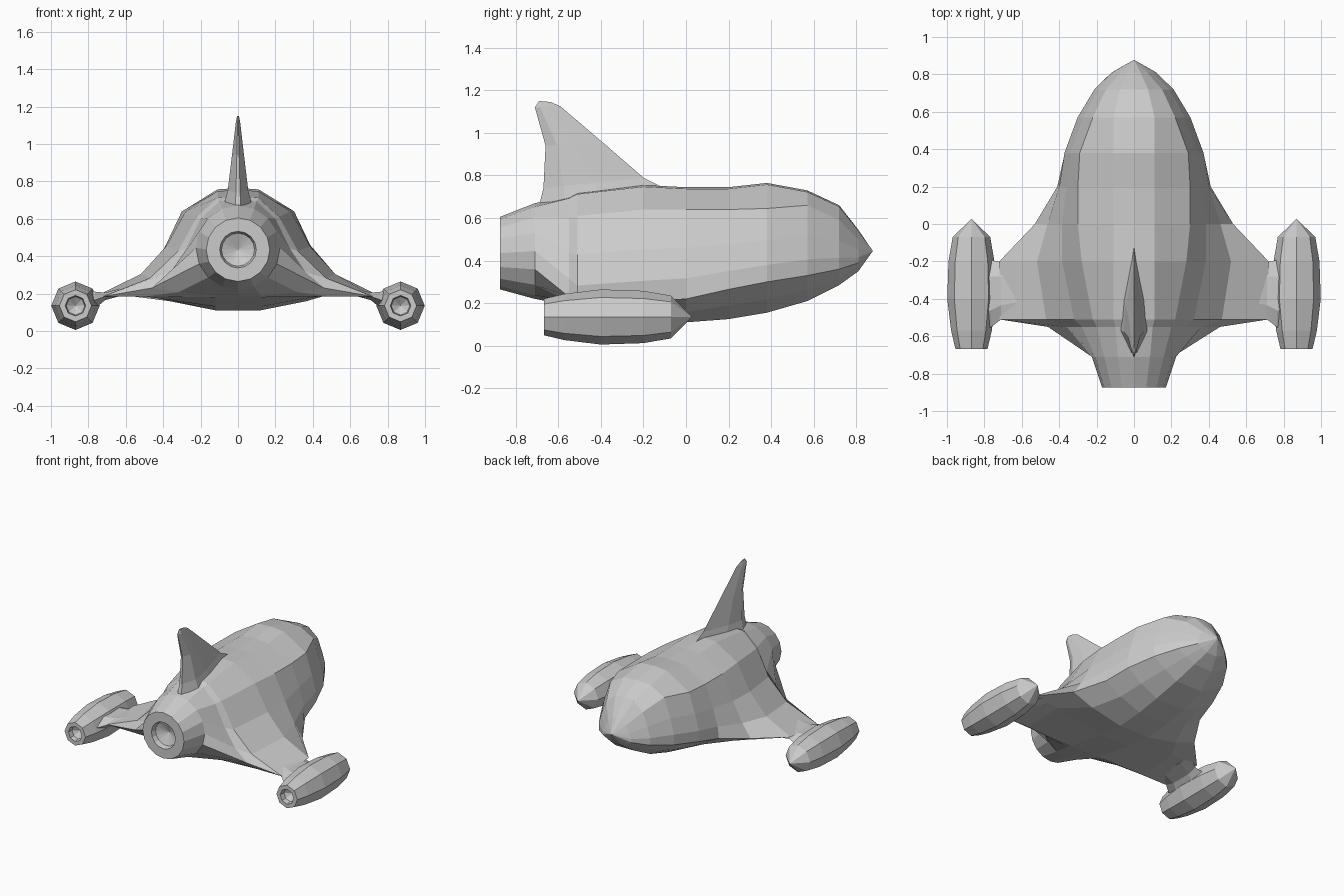
import bpy, bmesh, math

if "Cube" in bpy.data.objects:
    bpy.data.objects.remove(bpy.data.objects["Cube"])


def loft(name, rings):
    """Skin equal-length closed rings; collapsed rings become points."""
    bm = bmesh.new()
    rows = [[bm.verts.new(p) for p in ring] for ring in rings]
    n = len(rings[0])
    for a, b in zip(rows, rows[1:]):
        for i in range(n):
            j = (i + 1) % n
            bm.faces.new((a[i], a[j], b[j], b[i]))
    for row in (rows[0], rows[-1]):
        bm.faces.new(row)
    bmesh.ops.remove_doubles(bm, verts=bm.verts[:], dist=0.0005)
    bmesh.ops.recalc_face_normals(bm, faces=bm.faces[:])
    mesh = bpy.data.meshes.new(name)
    bm.to_mesh(mesh)
    bm.free()
    obj = bpy.data.objects.new(name, mesh)
    bpy.context.collection.objects.link(obj)


def circle(cx, cz, y, r, n):
    return [(cx + r * math.sin(2 * math.pi * i / n), y,
             cz + r * math.cos(2 * math.pi * i / n)) for i in range(n)]


def nozzle(cx, cz, y, r, n):
    """Recessed cone closing the tail of a loft."""
    return [circle(cx, cz, y, r, n), circle(cx, cz, y + .035, r * .9, n),
            circle(cx, cz, y + .07, 0, n)]


def section(y, top, bottom, sx, sz, ex, ez, bulge):
    """Hull section from its roof, belly, shoulder and outer edge."""
    def flank(t, k):
        return sx + (ex - sx) * t + bulge * k, sz + (ez - sz) * t
    drop = .1 if ex > .6 else .55
    half = [(min(.11, sx * .5), top - .008), (sx, sz), flank(.43, .85), flank(.77, 1),
            (ex, ez), (ex * .69, ez + (bottom - ez) * drop), (min(.12, ex * .35), bottom)]
    right = [(x, y, z) for x, z in half]
    left = [(-x, y, z) for x, z in reversed(half)]
    return [(0, y, top)] + right + [(0, y, bottom)] + left


# Hull blended into the wings, nose to tail
hull = [circle(0, .445, .878, 0, 16)]
hull += [section(*s) for s in (
    (.81, .545, .35, .07, .50, .12, .39, .01),
    (.72, .66, .285, .15, .59, .21, .36, .015),
    (.57, .73, .21, .22, .66, .30, .33, .02),
    (.38, .765, .155, .29, .645, .37, .30, .02),
    (.20, .745, .125, .30, .64, .41, .265, .015),
    (0, .745, .11, .30, .64, .53, .22, -.015),
    (-.20, .755, .13, .28, .64, .72, .205, -.1),
    (-.51, .72, .18, .22, .61, .72, .185, -.135),
    (-.55, .70, .19, .20, .60, .46, .23, -.04))]
# Tail cone and main engine
hull += [circle(0, .445, -.71, .225, 16), circle(0, .435, -.875, .17, 16)]
hull += nozzle(0, .435, -.875, .098, 16)
loft("hull_and_wings", hull)

# Tail fin, root to tip: front edge y z, rear edge y z, half thickness
fin = []
for fy, fz, ry, rz, h in ((-.02, .70, -.70, .62, .085), (-.20, .79, -.67, .74, .055),
                          (-.385, .95, -.66, .94, .032), (-.59, 1.125, -.71, 1.12, .011),
                          (-.635, 1.145, -.69, 1.15, .005)):
    outline = ((0, 0), (.5, .8), (.8, 1), (1, .2), (1, -.2), (.8, -1), (.5, -.8))
    fin.append([(h * k, fy + (ry - fy) * t, fz + (rz - fz) * t) for t, k in outline])
loft("tail_fin", fin)

for side, s in (("right", 1), ("left", -1)):
    # Eight-sided wingtip pod: pointed nose, gently curved barrel, nozzle
    cx, cz = s * .869, .135
    pod = [circle(cx, cz, .028, 0, 8)]
    pod += [circle(cx, cz, y, .131 - .42 * (y + .34) ** 2, 8)
            for y in (-.07, -.2, -.4, -.57, -.668)]
    pod += nozzle(cx, cz, -.668, .055, 8)
    loft(side + "_pod", pod)

    # Flared joint between wing and pod
    joint = []
    for x, y, length, z, thick in ((.6, -.32, .38, .215, .04), (.71, -.357, .305, .185, .04),
                                   (.765, -.372, .36, .165, .09), (.85, -.375, .39, .155, .11)):
        joint.append([(s * x, y + length * u, z + thick * v) for u, v in
                      ((.5, 0), (.25, .5), (-.25, .5), (-.5, 0), (-.25, -.5), (.25, -.5))])
    loft(side + "_pod_joint", joint)
